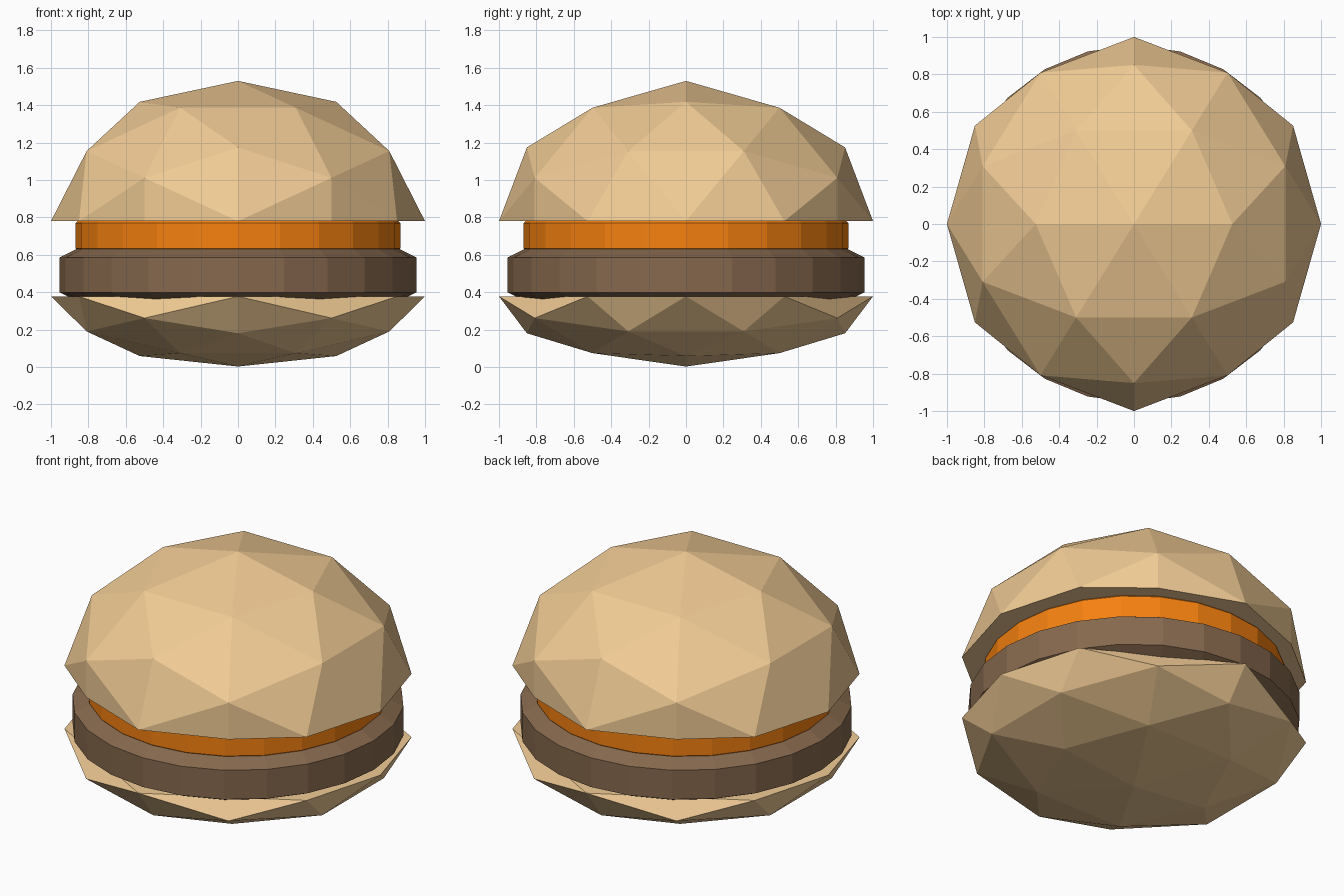
import bpy, bmesh, math
from itertools import combinations
from mathutils import Vector

if "Cube" in bpy.data.objects:
    bpy.data.objects.remove(bpy.data.objects["Cube"])


def material(name, rgb):
    m = bpy.data.materials.new(name)
    m.diffuse_color = (*rgb, 1)
    m.use_nodes = True
    m.node_tree.nodes["Principled BSDF"].inputs["Base Color"].default_value = m.diffuse_color
    return m


def add_object(name, bm, mat):
    bmesh.ops.recalc_face_normals(bm, faces=bm.faces[:])
    me = bpy.data.meshes.new(name)
    bm.to_mesh(me)
    bm.free()
    me.materials.append(mat)
    ob = bpy.data.objects.new(name, me)
    bpy.context.collection.objects.link(ob)
    return ob


def icosphere_points():
    # golden-ratio icosahedron plus its edge midpoints pushed to the sphere
    phi = (1 + math.sqrt(5)) / 2
    corners = []
    for a in (-1, 1):
        for b in (-phi, phi):
            corners += [Vector(c).normalized() for c in ((b, a, 0), (0, b, a), (a, 0, b))]
    mids = [(p + q).normalized() for p, q in combinations(corners, 2) if (p - q).length < 1.1]
    return corners + mids


def bun(name, points, z, height, mat):
    bm = bmesh.new()
    for p in points:
        bm.verts.new((p.x, p.y, z + p.z * height))
    bmesh.ops.convex_hull(bm, input=bm.verts[:])
    bmesh.ops.dissolve_limit(bm, angle_limit=0.002, verts=bm.verts[:], edges=bm.edges[:])
    return add_object(name, bm, mat)


def disc(name, profile, mat, sides=24):
    # stack of rings from (radius, z) pairs, closed at both ends
    bm = bmesh.new()
    rings = []
    for r, z in profile:
        rings.append([bm.verts.new((r * math.cos(2 * math.pi * i / sides),
                                    r * math.sin(2 * math.pi * i / sides), z))
                      for i in range(sides)])
    for lo, hi in zip(rings, rings[1:]):
        for i in range(sides):
            j = (i + 1) % sides
            bm.faces.new((lo[i], lo[j], hi[j], hi[i]))
    bm.faces.new(rings[0][::-1])
    bm.faces.new(rings[-1])
    return add_object(name, bm, mat)


bread = material("bread", (0.88, 0.60, 0.30))
meat = material("meat", (0.24, 0.14, 0.075))
cheddar = material("cheddar", (0.92, 0.22, 0.005))

pts = icosphere_points()

# Top bun: half sphere cut flat at the equator
upper = [p for p in pts if p.z > -0.01]
upper += [Vector((p.x, p.y, 0)) for p in pts if abs(p.z - 0.309) < 0.01]
bun("top_bun", upper, 0.78, 0.75, bread)

# Bottom bun: shallow half with the four chipped rim corners
bun("bottom_bun", [p for p in pts if p.z < 0.01], 0.38, 0.375, bread).location.z = -0.002

# Fillings
disc("patty", [(0.865, 0.355), (0.955, 0.40), (0.955, 0.585), (0.865, 0.63)], meat)
disc("cheese", [(0.858, 0.625), (0.868, 0.635), (0.868, 0.77), (0.858, 0.78)], cheddar)
